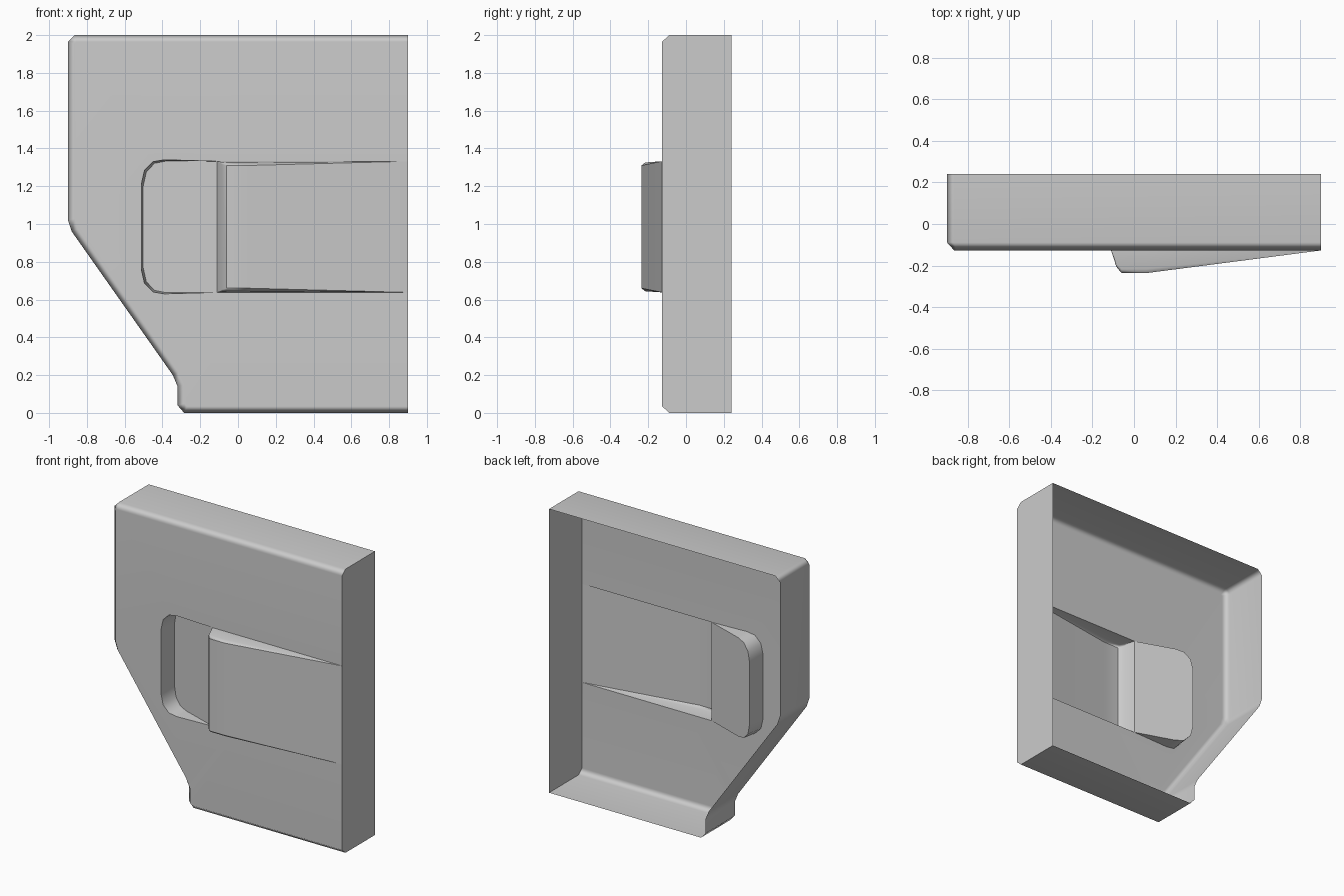
import bpy, bmesh

if "Cube" in bpy.data.objects:
    bpy.data.objects.remove(bpy.data.objects["Cube"])

FRONT, CHAMFER, BACK = -0.127, -0.088, 0.24   # y depths of the shell
MID, HALF = 0.985, 0.347                      # handle centre height and half height

bm = bmesh.new()
cache = {}


def vert(p):
    key = tuple(round(c, 4) for c in p)
    if key not in cache:
        cache[key] = bm.verts.new(key)
    return cache[key]


def face(points):
    vs = list(dict.fromkeys(vert(p) for p in points))
    if len(vs) > 2:
        return bm.faces.new(vs)


# outer outline (x, z) and the inset outline of the front face
outer = [(0.9, 0), (-0.285, 0), (-0.32, 0.04), (-0.32, 0.14), (-0.345, 0.2),
         (-0.88, 0.96), (-0.9, 1.02), (-0.9, 1.965), (-0.865, 2), (0.9, 2)]
inner = [(0.9, 0.035), (-0.27, 0.035), (-0.285, 0.05), (-0.285, 0.15), (-0.315, 0.215),
         (-0.848, 0.975), (-0.865, 1.03), (-0.865, 1.955), (-0.855, 1.965), (0.9, 1.965)]

# handle side profile (x, y) and pocket outline (x, height above MID)
profile = [(-0.11, FRONT), (-0.085, -0.205), (-0.06, -0.236), (0.06, -0.236), (0.9, FRONT)]
pocket = [(-0.11, HALF), (-0.39, 0.355), (-0.45, 0.345), (-0.495, 0.3), (-0.512, 0.225)]

# side walls and chamfer strip
for i in range(len(outer) - 1):
    (ax, az), (bx, bz) = outer[i], outer[i + 1]
    (cx, cz), (dx, dz) = inner[i], inner[i + 1]
    face([(ax, BACK, az), (bx, BACK, bz), (bx, CHAMFER, bz), (ax, CHAMFER, az)])
    face([(ax, CHAMFER, az), (bx, CHAMFER, bz), (dx, FRONT, dz), (cx, FRONT, cz)])

# flat right wall
face([(0.9, BACK, 0), (0.9, BACK, 2), (0.9, CHAMFER, 2), (0.9, FRONT, 1.965),
      (0.9, FRONT, MID + HALF), (0.9, FRONT, MID - HALF), (0.9, FRONT, 0.035), (0.9, CHAMFER, 0)])

# front panel running around the pocket and handle opening
edge = [(x, HALF) for x, _ in reversed(profile)] + pocket[1:]
hole = edge + [(x, -h) for x, h in reversed(edge)]
panel = face([(x, FRONT, z) for x, z in inner] + [(x, FRONT, MID + h) for x, h in hole])


# pocket behind the handle lip: sloping floor and tapering walls
def floor_point(x, h):
    t = (-0.11 - x) / 0.4
    k = 0.01 * min(1, t)
    return (x + k, FRONT + 0.135 * t, MID + h - (k if h > 0 else -k))


ring = pocket + [(x, -h) for x, h in reversed(pocket)]
face([floor_point(*p) for p in ring])
for a, b in zip(ring, ring[1:]):
    face([(a[0], FRONT, MID + a[1]), (b[0], FRONT, MID + b[1]), floor_point(*b), floor_point(*a)])


# protruding handle, each station a bevelled cross-section
def section(x, y):
    f = (FRONT - y) / 0.109
    half = [(x, FRONT, HALF), (x, y + 0.02 * f, HALF - 0.006 * f), (x, y, HALF - 0.022 * f)]
    return [(p[0], p[1], MID + p[2]) for p in half] + \
           [(p[0], p[1], MID - p[2]) for p in reversed(half)]


for p, q in zip(profile, profile[1:]):
    a, b = section(*p), section(*q)
    for i in range(5):
        face([a[i], a[i + 1], b[i + 1], b[i]])

# consistent outward normals
bmesh.ops.recalc_face_normals(bm, faces=bm.faces)
panel.normal_update()
if panel.normal.y > 0:
    bmesh.ops.reverse_faces(bm, faces=bm.faces)

mesh = bpy.data.meshes.new("door_panel")
bm.to_mesh(mesh)
bm.free()
door = bpy.data.objects.new("door_panel", mesh)
bpy.context.collection.objects.link(door)
bpy.context.view_layer.objects.active = door
door.select_set(True)
bpy.ops.object.shade_smooth_by_angle(angle=0.87)
weighted = door.modifiers.new("weighted_normals", 'WEIGHTED_NORMAL')
weighted.keep_sharp = True
